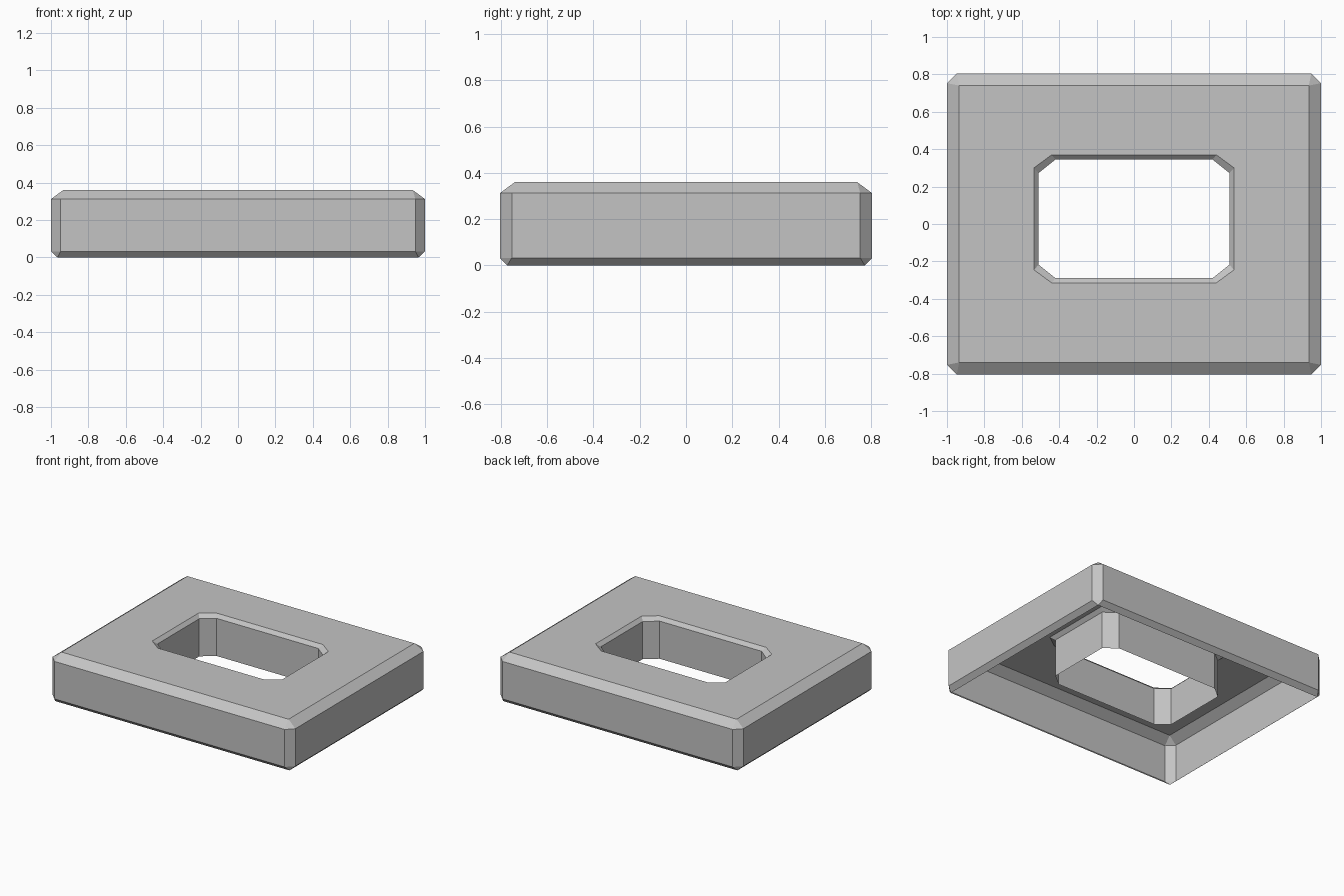
import bpy
import bmesh

old = bpy.data.objects.get("Cube")
if old:
    bpy.data.objects.remove(old, do_unlink=True)

# One plain grey material
grey = bpy.data.materials.new("plain_grey")
grey.use_nodes = True
colour = (0.55, 0.55, 0.55, 1)
grey.diffuse_color = colour
grey.node_tree.nodes["Principled BSDF"].inputs["Base Color"].default_value = colour


def ring(bm, half_x, half_y, cut_x, cut_y, z, mid_y=0.0):
    """Rectangle with clipped corners, counter-clockwise, eight vertices."""
    points = []
    for sx, sy in ((1, -1), (1, 1), (-1, 1), (-1, -1)):
        along_y = (sx * half_x, sy * (half_y - cut_y))
        along_x = (sx * (half_x - cut_x), sy * half_y)
        points += [along_x, along_y] if sx * sy < 0 else [along_y, along_x]
    return [bm.verts.new((x, y + mid_y, z)) for x, y in points]


def sheet(name, sections):
    """Join successive rings into an open shell."""
    bm = bmesh.new()
    rings = [ring(bm, *s) for s in sections]
    for low, high in zip(rings, rings[1:]):
        for i in range(len(low)):
            j = (i + 1) % len(low)
            bm.faces.new((low[i], low[j], high[j], high[i]))
    # Sharp corners collapse to single points
    bmesh.ops.remove_doubles(bm, verts=bm.verts, dist=0.0005)
    mesh = bpy.data.meshes.new(name)
    bm.to_mesh(mesh)
    bm.free()
    mesh.materials.append(grey)
    obj = bpy.data.objects.new(name, mesh)
    bpy.context.scene.collection.objects.link(obj)
    return obj


MID = 0.0275
lip = (0.535, 0.3425, 0.095, 0.07, 0.36, MID)

# Outer casing, open underneath: turned-in rim, wall, top bevel, top face
sheet("outer_casing", [
    (0.965, 0.773, 0, 0, 0),
    (1.0, 0.805, 0.052, 0.052, 0.033),
    (1.0, 0.805, 0.052, 0.052, 0.312),
    (0.935, 0.74, 0, 0, 0.36),
    lip,
])

# Lining of the central opening: bevelled lip and straight tube
sheet("opening_lining", [
    lip,
    (0.51, 0.317, 0.09, 0.072, 0.335, MID),
    (0.51, 0.317, 0.09, 0.072, 0.055, MID),
])
